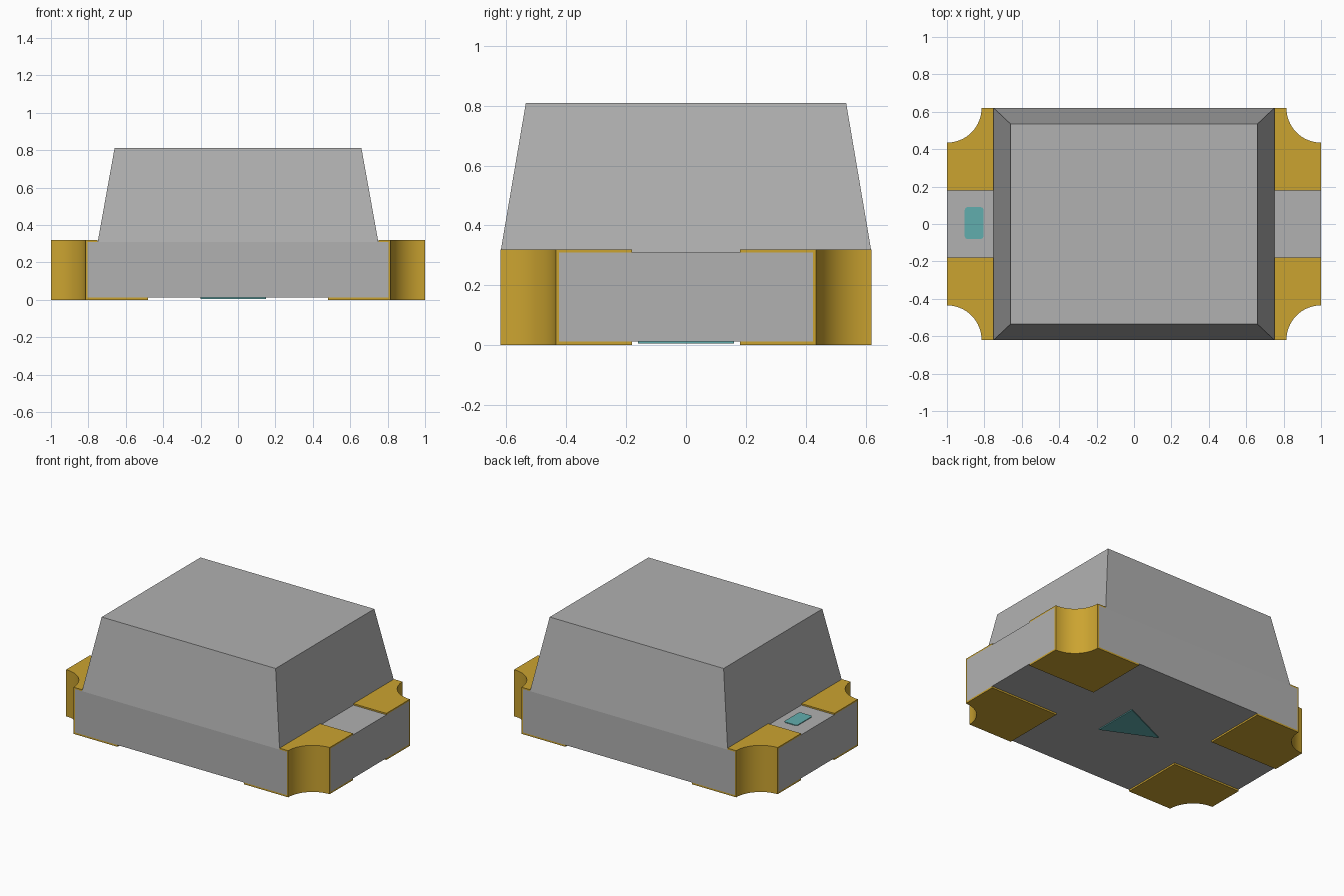
import bpy, bmesh
from math import sin, cos, pi, radians

cube = bpy.data.objects.get("Cube")
if cube:
    bpy.data.objects.remove(cube, do_unlink=True)


def material(name, rgb):
    m = bpy.data.materials.new(name)
    m.use_nodes = True
    m.diffuse_color = (*rgb, 1)
    m.node_tree.nodes["Principled BSDF"].inputs["Base Color"].default_value = (*rgb, 1)
    return m


GREY = material("grey resin", (0.44, 0.44, 0.44))
GOLD = material("gold plating", (0.60, 0.37, 0.03))
TEAL = material("teal marking", (0.12, 0.42, 0.42))

HX, HY = 1.0, 0.62            # half length and half width
R_IN, R_OUT = 0.185, 0.195    # corner plating radii
DOME_X = 0.75                 # half length of the dome base
Z_BOARD, Z_PAD = 0.31, 0.32


def arc(cx, cy, r, start, end, steps=16):
    """Points on an arc, angles in quarter turns."""
    angles = [(start + (end - start) * i / steps) * pi / 2 for i in range(steps + 1)]
    return [(cx + r * cos(a), cy + r * sin(a)) for a in angles]


def prism(name, outline, z0, z1, mat, top_scale=(1, 1), mirrored=False, smooth=False):
    """Extrude an outline from z0 to z1, optionally tapered or mirrored to all corners."""
    bm = bmesh.new()
    low = [bm.verts.new((x, y, z0)) for x, y in outline]
    high = [bm.verts.new((x * top_scale[0], y * top_scale[1], z1)) for x, y in outline]
    bm.faces.new(low[::-1])
    bm.faces.new(high)
    n = len(low)
    for i in range(n):
        j = (i + 1) % n
        bm.faces.new((low[i], low[j], high[j], high[i]))
    bmesh.ops.recalc_face_normals(bm, faces=bm.faces)
    mesh = bpy.data.meshes.new(name)
    bm.to_mesh(mesh)
    bm.free()
    mesh.materials.append(mat)
    obj = bpy.data.objects.new(name, mesh)
    bpy.context.collection.objects.link(obj)
    if mirrored:
        mod = obj.modifiers.new("Mirror", "MIRROR")
        mod.use_axis = (True, True, False)
        mod.use_mirror_merge = False
    if smooth:
        bpy.ops.object.select_all(action="DESELECT")
        obj.select_set(True)
        bpy.context.view_layer.objects.active = obj
        bpy.ops.object.shade_smooth_by_angle(angle=radians(30))
    return obj


def rectangle(x, y):
    return [(-x, -y), (x, -y), (x, y), (-x, y)]


# Board with a concave quarter-round at each corner
board_outline = (arc(HX, HY, R_OUT, 3, 2) + arc(-HX, HY, R_OUT, 4, 3)
                 + arc(-HX, -HY, R_OUT, 1, 0) + arc(HX, -HY, R_OUT, 2, 1))
prism("board", board_outline, 0.012, Z_BOARD, GREY, smooth=True)

# Tapered dome
prism("dome", rectangle(DOME_X, HY), Z_BOARD, 0.81, GREY,
      top_scale=(0.66 / DOME_X, 0.535 / HY))


# Contact pads above and below the board, one per corner
def pad_outline(inner_x):
    return [(inner_x, 0.18), (HX, 0.18)] + arc(HX, HY, R_OUT, 3, 2) + [(inner_x, HY)]


prism("top_pads", pad_outline(DOME_X), Z_BOARD, Z_PAD, GOLD, mirrored=True)
prism("bottom_pads", pad_outline(0.48), 0, 0.012, GOLD, mirrored=True)

# Curved plating in the corners
prism("corner_plating", arc(HX, HY, R_OUT, 3, 2) + arc(HX, HY, R_IN, 2, 3),
      0, Z_PAD, GOLD, mirrored=True, smooth=True)

# Polarity mark on the upper end of the board, with rounded corners
cx, cy, mx, my, r = -0.855, 0.005, 0.05, 0.085, 0.015
mark = (arc(cx + mx - r, cy + my - r, r, 0, 1, 4) + arc(cx - mx + r, cy + my - r, r, 1, 2, 4)
        + arc(cx - mx + r, cy - my + r, r, 2, 3, 4) + arc(cx + mx - r, cy - my + r, r, 3, 4, 4))
prism("polarity_mark", mark, Z_BOARD, 0.315, TEAL)

# Direction triangle under the board
prism("direction_triangle", [(-0.2, 0), (0.15, -0.16), (0.15, 0.16)], 0.005, 0.012, TEAL)
